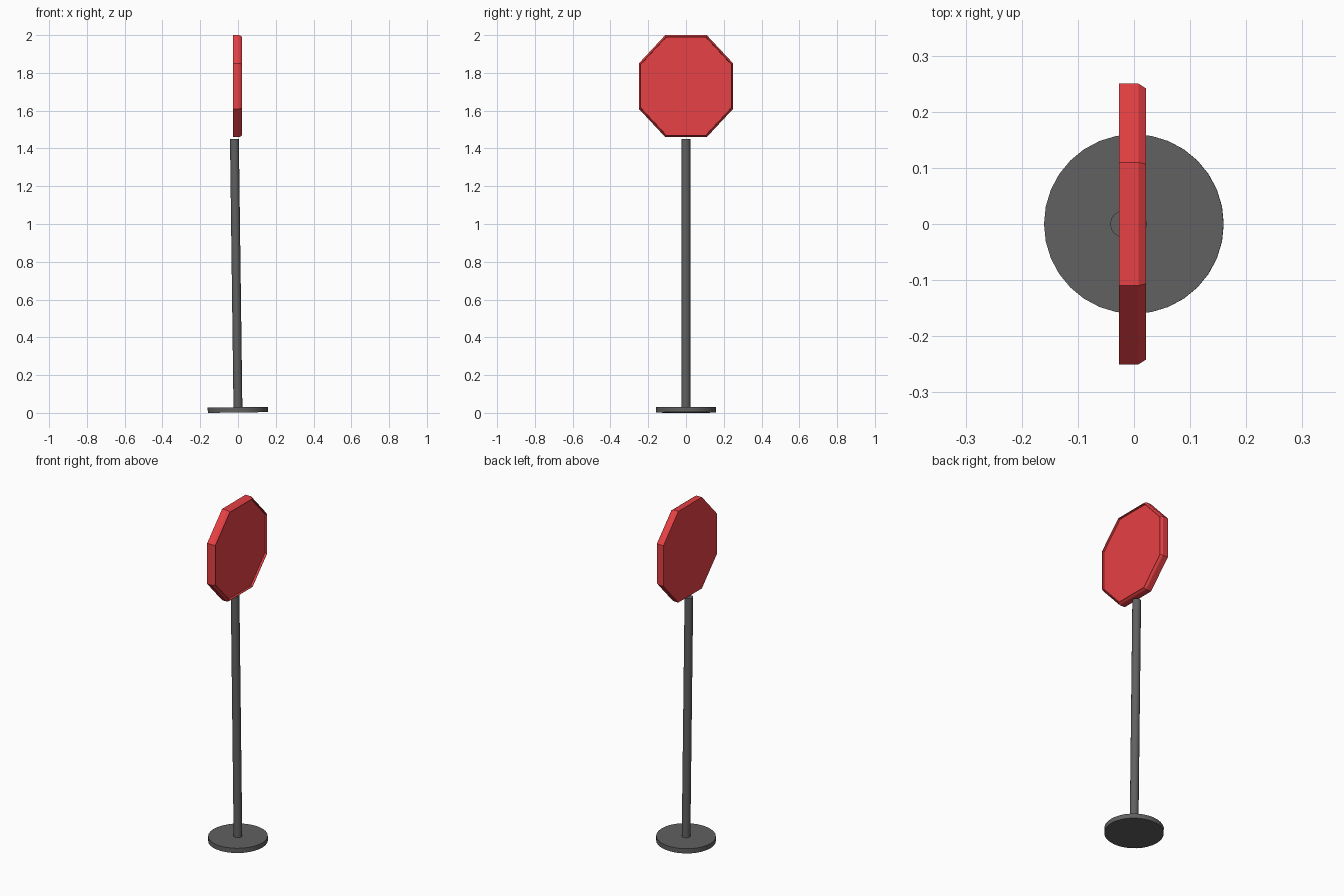
import bpy, bmesh, math
from mathutils import Matrix

if "Cube" in bpy.data.objects:
    bpy.data.objects.remove(bpy.data.objects["Cube"])

LEAN = -0.0131  # pole and base tip slightly toward -x


def material(name, color):
    m = bpy.data.materials.new(name)
    m.diffuse_color = color
    m.use_nodes = True
    m.node_tree.nodes["Principled BSDF"].inputs["Base Color"].default_value = m.diffuse_color
    return m


def add_object(name, bm, mat):
    bmesh.ops.recalc_face_normals(bm, faces=bm.faces)
    me = bpy.data.meshes.new(name)
    bm.to_mesh(me)
    bm.free()
    me.materials.append(mat)
    ob = bpy.data.objects.new(name, me)
    bpy.context.collection.objects.link(ob)
    return ob


def leaning_cylinder(name, radius, z0, z1, sides, mat):
    bm = bmesh.new()
    bmesh.ops.create_cone(bm, cap_ends=True, segments=sides,
                          radius1=radius, radius2=radius, depth=z1 - z0,
                          matrix=Matrix.Translation((0, 0, (z0 + z1) / 2)))
    ob = add_object(name, bm, mat)
    ob.rotation_euler.y = LEAN
    ob.location.z = 0.002  # keeps the tipped base on the ground
    bpy.context.view_layer.objects.active = ob
    ob.select_set(True)
    bpy.ops.object.shade_smooth_by_angle(angle=math.radians(30))
    ob.select_set(False)


red = material("red", (0.80, 0.052, 0.058, 1))
dark = material("dark_grey", (0.118, 0.118, 0.118, 1))

# round foot and pole
leaning_cylinder("base", 0.16, 0.0, 0.028, 32, dark)
leaning_cylinder("pole", 0.0235, 0.02, 1.448, 16, dark)

# octagonal sign plate: flat back, chamfered raised rim around a sunken face (+x)
half = [(0.25, -0.12), (0.25, 0.12), (0.11, 0.27), (-0.11, 0.27)]
outline = half + [(-y, -z) for y, z in half]
profile = [(-0.027, 1), (0.008, 1), (0.021, 0.968), (0.021, 0.958), (0.009, 0.955)]
bm = bmesh.new()
rings = []
for x, s in profile:
    rings.append([bm.verts.new((x, y * s, 1.73 + z * s)) for y, z in outline])
for a, b in zip(rings, rings[1:]):
    for i in range(8):
        j = (i + 1) % 8
        bm.faces.new((a[i], a[j], b[j], b[i]))
bm.faces.new(rings[0])
bm.faces.new(rings[-1])
add_object("sign_plate", bm, red)
